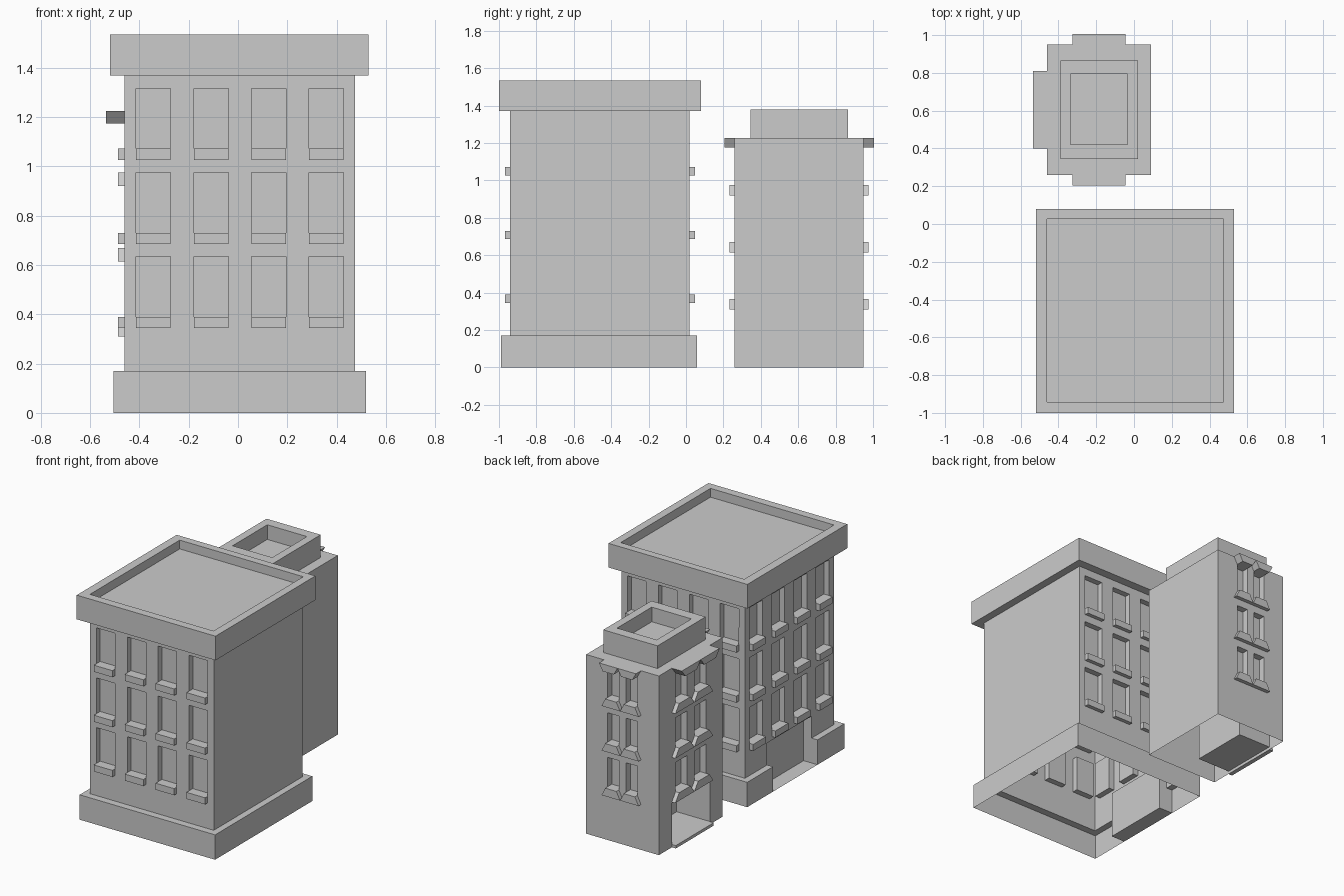
import bpy, bmesh
from math import pi
from mathutils import Matrix, Vector

if "Cube" in bpy.data.objects:
    bpy.data.objects.remove(bpy.data.objects["Cube"])


def finish(bm, name):
    bmesh.ops.remove_doubles(bm, verts=bm.verts, dist=0.0001)
    me = bpy.data.meshes.new(name)
    bm.to_mesh(me)
    bm.free()
    ob = bpy.data.objects.new(name, me)
    bpy.context.collection.objects.link(ob)
    return ob


def quad(bm, pts, mat=Matrix()):
    bm.faces.new([bm.verts.new(mat @ Vector(p)) for p in pts])


def frame(rect, side):
    """Wall frame: local x runs along the wall, local -y points outward."""
    x0, x1, y0, y1 = rect
    cx, cy = (x0 + x1) / 2, (y0 + y1) / 2
    pos = [(cx, y0), (x1, cy), (cx, y1), (x0, cy)][side]
    width = (x1 - x0) if side % 2 == 0 else (y1 - y0)
    return Matrix.Translation((*pos, 0)) @ Matrix.Rotation(side * pi / 2, 4, 'Z'), width


def wall(bm, mat, width, z0, z1, holes):
    """Flat wall sheet with box recesses; hole = (centre, width, bottom, top, depth)."""
    us, zs = {-width / 2, width / 2}, {z0, z1}
    for c, w, a, b, d in holes:
        us |= {round(c - w / 2, 4), round(c + w / 2, 4)}
        zs |= {max(a, z0), b}
    us, zs = sorted(us), sorted(zs)
    for l, r in zip(us, us[1:]):
        for a, b in zip(zs, zs[1:]):
            u, z = (l + r) / 2, (a + b) / 2
            if not any(abs(u - h[0]) < h[1] / 2 and h[2] < z < h[3] for h in holes):
                quad(bm, [(l, 0, a), (r, 0, a), (r, 0, b), (l, 0, b)], mat)
    for c, w, a, b, d in holes:
        l, r = c - w / 2, c + w / 2
        quad(bm, [(l, d, a), (r, d, a), (r, d, b), (l, d, b)], mat)
        quad(bm, [(l, 0, a), (r, 0, a), (r, d, a), (l, d, a)], mat)
        quad(bm, [(l, d, b), (r, d, b), (r, 0, b), (l, 0, b)], mat)
        quad(bm, [(l, 0, a), (l, d, a), (l, d, b), (l, 0, b)], mat)
        quad(bm, [(r, d, a), (r, 0, a), (r, 0, b), (r, d, b)], mat)


def ledge(bm, mat, c, w_bot, w_top, z0, z1, d):
    """Projecting sill or bracket with a trapezoid front."""
    o = [(c - w_bot / 2, z0), (c + w_bot / 2, z0), (c + w_top / 2, z1), (c - w_top / 2, z1)]
    quad(bm, [(u, -d, z) for u, z in o], mat)
    for (u, z), (v, y) in zip(o, o[1:] + o[:1]):
        quad(bm, [(u, 0, z), (v, 0, y), (v, -d, y), (u, -d, z)], mat)


def loft(bm, rings):
    """Join stacked rectangles and close the last one."""
    loops = [[(x0, y0, z), (x1, y0, z), (x1, y1, z), (x0, y1, z)]
             for (x0, x1, y0, y1), z in rings]
    for a, b in zip(loops, loops[1:]):
        for i in range(4):
            j = (i + 1) % 4
            quad(bm, [a[i], a[j], b[j], b[i]])
    quad(bm, loops[-1])


# Large building: body with window recesses on three sides and a doorway
big = (-0.46, 0.475, -0.94, 0.02)
body, sills = bmesh.new(), bmesh.new()
for side in range(4):
    mat, width = frame(big, side)
    holes = []
    if side != 1:
        for k in (-1.5, -0.5, 0.5, 1.5):
            c = k * 0.25 * width
            for z in (0.345, 0.685, 1.027):
                holes.append((c, 0.14, z + 0.045, z + 0.29, 0.04))
                ledge(sills, mat, c, 0.14, 0.14, z, z + 0.045, 0.027)
    if side == 3:
        holes.append((0, 0.48, 0, 0.32, 0.06))
    wall(body, mat, width, 0.17, 1.37, holes)
finish(body, "large_body")
finish(sills, "large_window_sills")

# Plinth: C-shaped band left open at the doorway
plinth = bmesh.new()
outer = [(-0.505, -0.70), (-0.505, -0.99), (0.52, -0.99), (0.52, 0.06), (-0.505, 0.06), (-0.505, -0.22)]
inner = [(-0.46, -0.70), (-0.46, -0.94), (0.475, -0.94), (0.475, 0.02), (-0.46, 0.02), (-0.46, -0.22)]
for i in range(5):
    a, b, c, d = outer[i], outer[i + 1], inner[i + 1], inner[i]
    quad(plinth, [(*a, 0), (*b, 0), (*b, 0.17), (*a, 0.17)])
    quad(plinth, [(*a, 0.17), (*b, 0.17), (*c, 0.17), (*d, 0.17)])
quad(plinth, [(*inner[0], 0), (*outer[0], 0), (*outer[0], 0.17), (*inner[0], 0.17)])
quad(plinth, [(*outer[5], 0), (*inner[5], 0), (*inner[5], 0.17), (*outer[5], 0.17)])
quad(plinth, [(*outer[0], 0), (*inner[0], 0), (*inner[5], 0), (*outer[5], 0)])
finish(plinth, "large_plinth")

# Cornice and sunken roof
roof = bmesh.new()
top, rim = (-0.52, 0.53, -1.0, 0.08), (-0.46, 0.475, -0.943, 0.027)
loft(roof, [(big, 1.37), (top, 1.37), (top, 1.535), (rim, 1.535), (rim, 1.475)])
finish(roof, "large_roof")

# Small building: paired windows, flared sills and flared brackets under the roof
small = (-0.46, 0.09, 0.26, 0.95)
body, sills, brackets = bmesh.new(), bmesh.new(), bmesh.new()
for side in range(4):
    mat, width = frame(small, side)
    holes = []
    if side != 1:
        pitch, reach = (0.205, 0.075) if side == 3 else (0.14, 0.055)
        for c in (-pitch / 2, pitch / 2):
            w = pitch * 0.6
            for z in (0.31, 0.615, 0.92):
                holes.append((c, w, z + 0.055, z + 0.255, 0.045))
                ledge(sills, mat, c, pitch, w, z, z + 0.055, 0.027)
            ledge(brackets, mat, c, w, pitch, 1.175, 1.225, reach)
    if side == 3:
        holes.append((0, 0.41, 0.02, 0.30, 0.25))
        ledge(sills, mat, 0, 0.41, 0.41, 0, 0.02, 0.03)
    wall(body, mat, width, 0, 1.225, holes)
finish(body, "small_body")
finish(sills, "small_window_sills")
finish(brackets, "small_roof_brackets")

# Roof deck with raised hollow parapet
roof = bmesh.new()
para, well = (-0.39, 0.02, 0.345, 0.865), (-0.335, -0.035, 0.42, 0.795)
loft(roof, [(small, 1.225), (para, 1.225), (para, 1.38), (well, 1.38), (well, 1.28)])
finish(roof, "small_roof")
